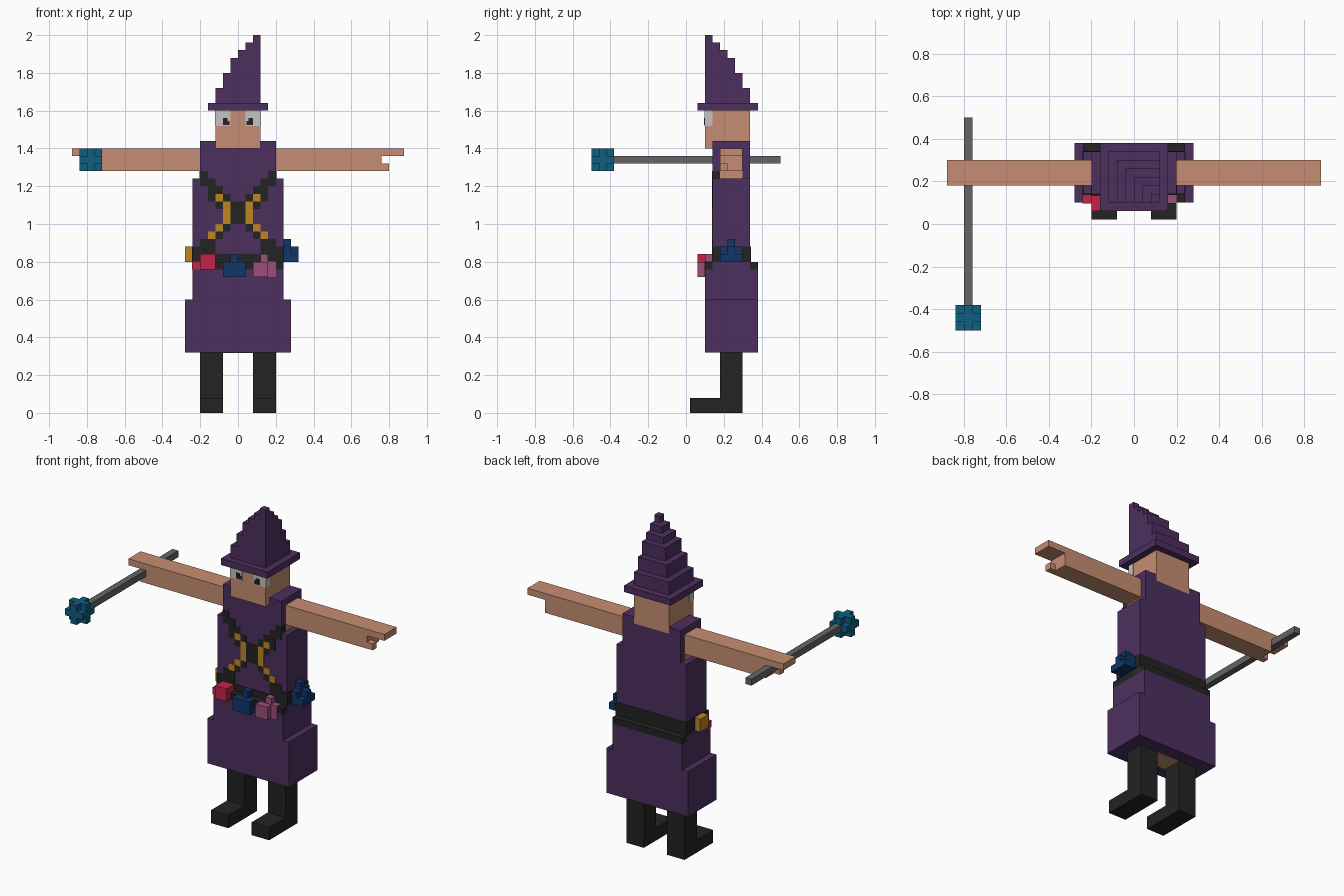
import bpy, bmesh

if "Cube" in bpy.data.objects:
    bpy.data.objects.remove(bpy.data.objects["Cube"], do_unlink=True)


def material(name, rgb):
    """Flat material from an 8-bit display colour."""
    lin = [((c / 255 + 0.055) / 1.055) ** 2.4 if c > 10 else c / 255 / 12.92 for c in rgb]
    m = bpy.data.materials.new(name)
    m.use_nodes = True
    m.diffuse_color = (*lin, 1)
    bsdf = m.node_tree.nodes["Principled BSDF"]
    bsdf.inputs["Base Color"].default_value = (*lin, 1)
    bsdf.inputs["Roughness"].default_value = 0.9
    return m


PURPLE = material("purple cloth", (77, 47, 94))
SKIN = material("skin", (198, 141, 115))
BLACK = material("black leather", (35, 35, 35))
GREY = material("grey metal", (100, 101, 100))
TEAL = material("teal crystal", (14, 95, 127))
BLUE = material("blue glass", (16, 54, 106))
RED = material("red glass", (196, 36, 72))
PINK = material("pink glass", (156, 78, 122))
GOLD = material("gold", (190, 134, 36))
WHITE = material("eye white", (196, 196, 196))


def part(name, mat, boxes, mirror=False):
    """One object from boxes (x0, x1, y0, y1, z0, z1), optionally mirrored in x."""
    bm = bmesh.new()
    if mirror:
        boxes = boxes + [(-b[1], -b[0], *b[2:]) for b in boxes]
    for x0, x1, y0, y1, z0, z1 in boxes:
        for v in bmesh.ops.create_cube(bm, size=1)["verts"]:
            v.co = (x0 if v.co.x < 0 else x1,
                    y0 if v.co.y < 0 else y1,
                    z0 if v.co.z < 0 else z1)
    mesh = bpy.data.meshes.new(name)
    bm.to_mesh(mesh)
    bm.free()
    mesh.materials.append(mat)
    ob = bpy.data.objects.new(name, mesh)
    bpy.context.collection.objects.link(ob)
    return ob


U = 0.04     # block size
E = 0.003    # lift for painted details

# Boots and legs
part("boots", BLACK, [(.08, .20, .18, .30, 0, .32), (.08, .20, .02, .18, 0, .08)], True)

# Robe: skirt tiers, torso, shoulders and collar
part("skirt", PURPLE, [(-.28, .28, .10, .38, .32, .60), (-.24, .24, .10, .38, .60, .76)])
part("torso", PURPLE, [(-.24, .24, .14, .34, .76, 1.24), (-.20, .20, .14, .34, 1.24, 1.40)])
part("collar", PURPLE, [(.12, .20, .14, .34, 1.40, 1.44)], True)
part("hips_underside", SKIN, [(-.08, .08, .18, .30, .32 - E, .33)])

# Belt: ledge below, flush band above that is open at the front centre
part("belt", BLACK, [(-.24, .24, .10, .38, .76, .80),
                     (-.24 - E, .24 + E, .14 - E, .34 + E, .80, .84),
                     (-.24 - E, .24 + E, .30, .34 + E, .84, .88)])
part("belt_sides", BLACK, [(.16, .24 + E, .14 - E, .34 + E, .84, .88)], True)

# Crossed straps: one row per block going down, columns counted from the centre
strap_rows = [((4,), ()), ((4, 3), ()), ((3, 2), ()), ((3, 1), (2,)), ((2, 0), (1,)),
              ((0,), (1,)), ((0,), (1,)), ((1,), (2,)), ((2,), (3,)), ((3, 4), ()),
              ((3, 4), ())]
straps, studs = [], []
for r, (dark, bright) in enumerate(strap_rows):
    top = 1.28 - r * U
    for cols, out in ((dark, straps), (bright, studs)):
        for c in cols:
            edge = E if c == 4 and r == 0 else 0
            out.append((c * U, (c + 1) * U + edge, .14 - E, .18, top - U, top))
part("chest_straps", BLACK, straps, True)
part("strap_vials", GOLD, studs, True)

# Arms with open hands
part("arms", SKIN, [(.20, .76, .18, .30, 1.28, 1.40),
                    (.76, .88, .18, .30, 1.36, 1.40),
                    (.76, .80, .18, .22, 1.28, 1.32),
                    (.18, .20 + E, .18, .30, 1.24, 1.28)], True)

# Head and eyes
part("head", SKIN, [(-.12, .12, .10, .34, 1.40, 1.60)])
part("eye_whites", WHITE, [(.04, .12 + E, .10 - E, .14, 1.52, 1.60)], True)
part("pupils", BLACK, [(.045, .08, .10 - 2 * E, .12, 1.525, 1.545),
                       (.055, .08, .10 - 2 * E, .12, 1.545, 1.56)], True)

# Pointed hat: brim and tiers that shrink toward one front corner
part("hat_brim", PURPLE, [(-.16, .16, .06, .38, 1.60, 1.64)])
heights = [1.64, 1.72, 1.80, 1.88, 1.92, 1.96, 2.0]
part("hat_cone", PURPLE, [(-.12 + i * U, .12, .10, .34 - i * U, heights[i], heights[i + 1])
                          for i in range(6)])

# Staff with a cube head that has its corners missing
part("staff_shaft", GREY, [(-.80, -.76, -.38, .50, 1.32, 1.36)])
lo, hi = (-.84, -.50, 1.28), (-.72, -.38, 1.40)
slabs = []
for axis in range(3):
    b = [v for k in range(3) for v in (lo[k], hi[k])]
    b[2 * axis] += U
    b[2 * axis + 1] -= U
    slabs.append(tuple(b))
part("staff_head", TEAL, slabs)

# Bottles and pouches on the belt
part("red_bottle", RED, [(-.20, -.12, .06, .14 - 2 * E, .76, .84),
                         (-.24 - E, -.20, .10 - E, .14, .76, .80 + E)])
part("blue_front_bottle", BLUE, [(-.08, .04, .06, .10, .72, .80),
                                 (-.04, 0, .10, .14, .80, .84)])
part("pink_bottle", PINK, [(.08, .16, .06, .10, .72, .80),
                           (.16, .20, .10 - E, .14, .72, .80 + E),
                           (.12, .16, .10, .14, .80, .84)])
part("blue_side_bottle", BLUE, [(.24, .28, .18, .30, .80, .88),
                                (.28, .32, .22, .26, .80, .88),
                                (.28, .32, .18, .30, .80, .84),
                                (.24, .28, .22, .26, .88, .92)])
part("gold_pouch", GOLD, [(-.28, -.24, .18, .26, .80, .88)])
